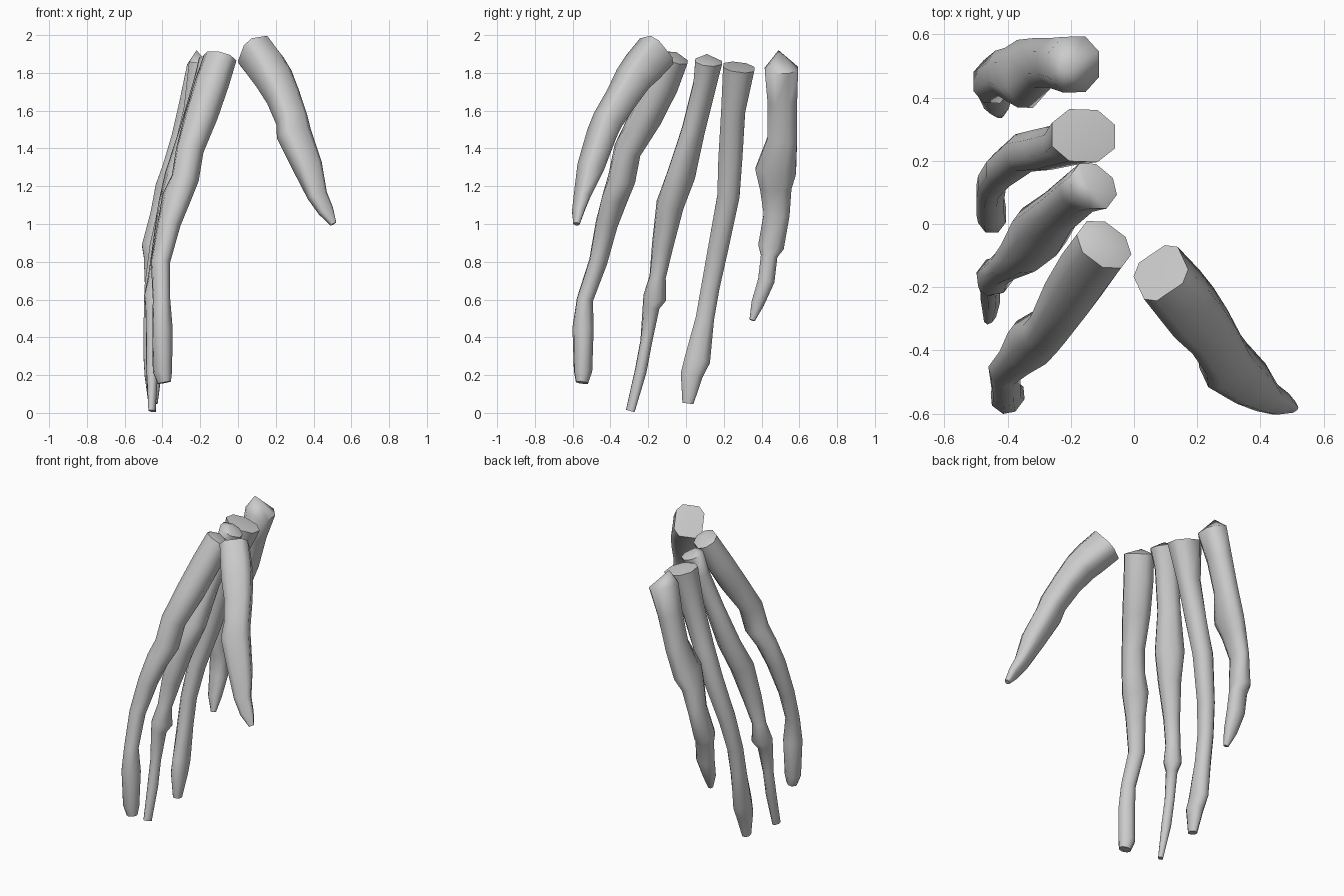
import bpy
import bmesh
import math
from mathutils import Vector

SIDES = 8

default_cube = bpy.data.objects.get("Cube")
if default_cube:
    bpy.data.objects.remove(default_cube, do_unlink=True)


def make_material(name, colour):
    material = bpy.data.materials.new(name)
    material.use_nodes = True
    material.diffuse_color = colour
    material.node_tree.nodes["Principled BSDF"].inputs["Base Color"].default_value = colour
    return material


bone_grey = make_material("bone_grey", (.6, .6, .6, 1))


def squared(value, power):
    """Push a sine or cosine outwards to make a boxier section."""
    return math.copysign(abs(value) ** power, value)


def make_ring(bm, centre, tangent, side_hint, width, depth, power):
    """Cross-section perpendicular to the finger's direction."""
    side = (side_hint - tangent * side_hint.dot(tangent)).normalized()
    front = tangent.cross(side).normalized()
    ring = []
    for step in range(SIDES):
        angle = math.tau * (step + .5) / SIDES
        across = side * squared(math.cos(angle), power) * width
        along = front * squared(math.sin(angle), power) * depth
        ring.append(bm.verts.new(centre + (across + along) * 1.05))
    return ring


def make_finger(name, peak, stations, side_hint=(1, 0, 0), power=.9):
    """Loft a tube with a peaked top; stations are x, y, z, half width, half depth."""
    bm = bmesh.new()
    centres = [Vector(station[:3]) for station in stations]
    last = len(centres) - 1
    rings = []
    for index, station in enumerate(stations):
        before = centres[max(index - 1, 0)]
        after = centres[min(index + 1, last)]
        tangent = (after - before).normalized()
        rings.append(make_ring(bm, centres[index], tangent, Vector(side_hint),
                               station[3], station[4], power))

    # Skin between neighbouring rings, then close both ends
    top = bm.verts.new(peak)
    for step in range(SIDES):
        following = (step + 1) % SIDES
        bm.faces.new((top, rings[0][following], rings[0][step]))
        for upper, lower in zip(rings, rings[1:]):
            bm.faces.new((upper[step], upper[following], lower[following], lower[step]))
    bm.faces.new(rings[-1])
    bmesh.ops.recalc_face_normals(bm, faces=bm.faces[:])

    mesh = bpy.data.meshes.new(name)
    bm.to_mesh(mesh)
    bm.free()
    mesh.materials.append(bone_grey)
    finger = bpy.data.objects.new(name, mesh)
    bpy.context.collection.objects.link(finger)

    # Smooth the shaft while keeping the ends crisp
    bpy.ops.object.select_all(action="DESELECT")
    finger.select_set(True)
    bpy.context.view_layer.objects.active = finger
    bpy.ops.object.shade_smooth_by_angle(angle=math.radians(60))


# Short boxy thumb, spreading away from the other fingers
make_finger("thumb", (.08, -.155, 1.92), [
    (.085, -.155, 1.915, .085, .1),
    (.15, -.23, 1.83, .09, .095),
    (.19, -.28, 1.77, .09, .085),
    (.24, -.34, 1.67, .08, .075),
    (.285, -.415, 1.55, .075, .07),
    (.295, -.445, 1.48, .085, .065),
    (.37, -.505, 1.3, .07, .06),
    (.42, -.55, 1.15, .05, .035),
    (.465, -.57, 1.07, .04, .025),
    (.505, -.58, 1, .015, .015),
], side_hint=(.9, .42, 0), power=.6)

# Index finger, with a blunt tip
make_finger("index_finger", (-.1, -.05, 1.91), [
    (-.095, -.065, 1.88, .09, .07),
    (-.14, -.125, 1.74, .09, .08),
    (-.195, -.21, 1.57, .085, .08),
    (-.255, -.31, 1.39, .07, .07),
    (-.28, -.34, 1.24, .07, .07),
    (-.325, -.375, 1.14, .08, .06),
    (-.365, -.42, 1, .06, .055),
    (-.41, -.465, .8, .05, .045),
    (-.405, -.535, .6, .045, .04),
    (-.4, -.545, .45, .05, .055),
    (-.4, -.545, .22, .05, .045),
    (-.39, -.55, .16, .035, .03),
], side_hint=(.8, -.6, 0))

# Middle finger, the longest, with a thin last bone
make_finger("middle_finger", (-.14, .11, 1.9), [
    (-.13, .12, 1.86, .08, .065),
    (-.17, .1, 1.74, .07, .055),
    (-.24, .04, 1.5, .07, .055),
    (-.3, -.025, 1.26, .09, .065),
    (-.35, -.085, 1.1, .07, .07),
    (-.4, -.125, .88, .05, .055),
    (-.43, -.15, .72, .045, .04),
    (-.44, -.165, .61, .055, .06),
    (-.45, -.185, .56, .035, .045),
    (-.455, -.21, .38, .03, .03),
    (-.455, -.24, .22, .03, .03),
    (-.455, -.295, .01, .015, .025),
], side_hint=(.8, -.6, 0))

# Ring finger, with a broad knuckle at the top
make_finger("ring_finger", (-.16, .28, 1.84), [
    (-.16, .28, 1.83, .105, .085),
    (-.22, .25, 1.6, .07, .065),
    (-.29, .235, 1.35, .06, .065),
    (-.35, .225, 1.15, .06, .06),
    (-.42, .17, .87, .05, .055),
    (-.45, .13, .67, .045, .05),
    (-.455, .1, .5, .045, .05),
    (-.455, .06, .28, .045, .07),
    (-.45, .03, .2, .045, .06),
    (-.45, .01, .05, .025, .03),
])

# Little finger, with a pointed top and two flared joints
make_finger("little_finger", (-.22, .49, 1.92), [
    (-.19, .505, 1.82, .085, .09),
    (-.24, .51, 1.65, .07, .08),
    (-.29, .51, 1.45, .065, .08),
    (-.345, .475, 1.28, .06, .11),
    (-.385, .475, 1.19, .055, .085),
    (-.42, .48, 1.05, .045, .07),
    (-.45, .45, .88, .06, .07),
    (-.445, .44, .83, .055, .045),
    (-.44, .425, .7, .055, .045),
    (-.435, .38, .58, .04, .035),
    (-.425, .35, .49, .015, .015),
])
